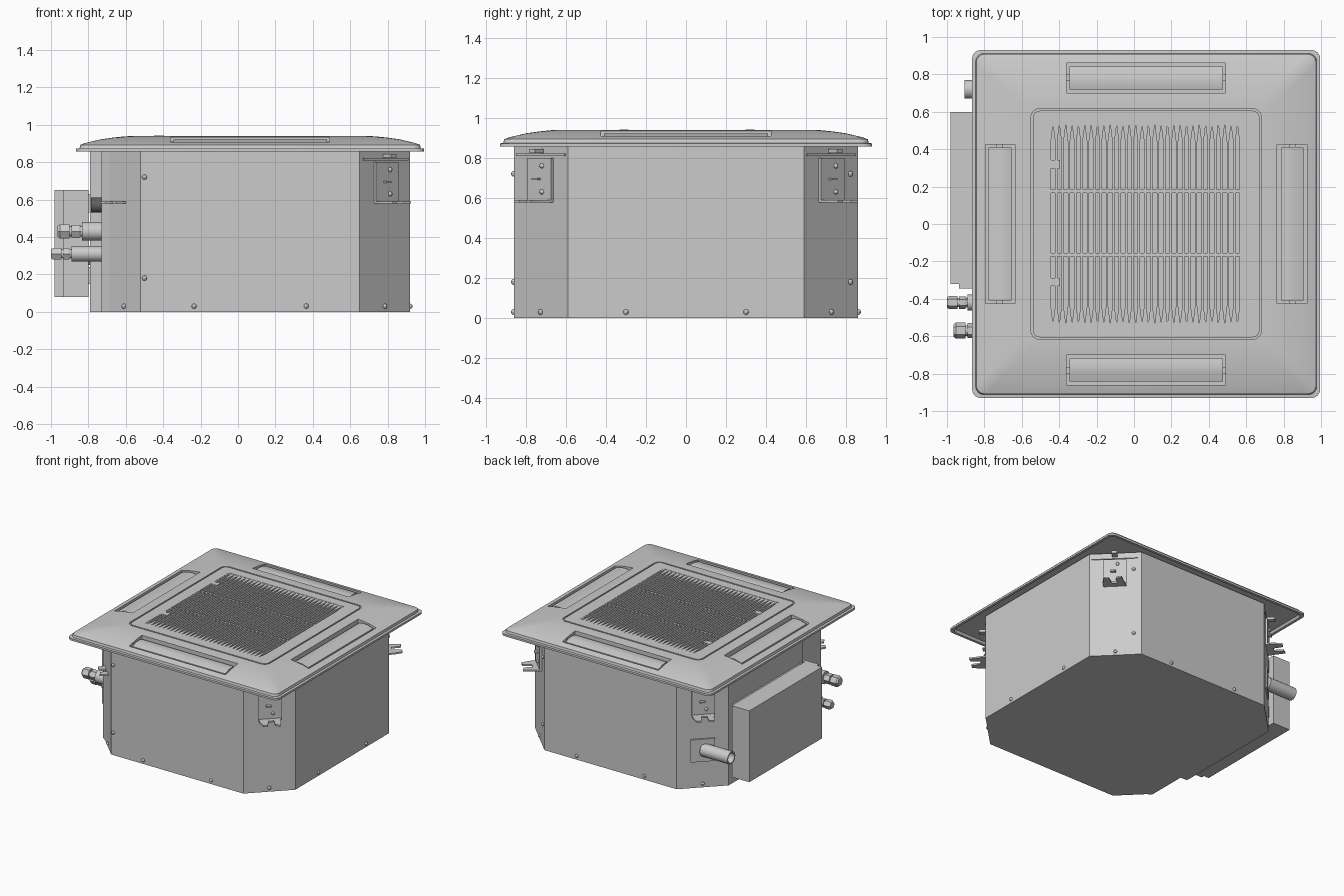
import bpy, bmesh, math
from mathutils import Matrix, Vector

if "Cube" in bpy.data.objects:
    bpy.data.objects.remove(bpy.data.objects["Cube"])


def material(name, v):
    m = bpy.data.materials.new(name)
    m.use_nodes = True
    m.diffuse_color = (v, v, v, 1)
    m.node_tree.nodes["Principled BSDF"].inputs["Base Color"].default_value = (v, v, v, 1)
    return m


GREY = material("light grey", 0.6)
DARK = material("dark grey", 0.12)
CX = 0.065  # centre of the casing and the panel


def finish(name, bm, mat=GREY, smooth=False):
    bmesh.ops.recalc_face_normals(bm, faces=bm.faces)
    me = bpy.data.meshes.new(name)
    bm.to_mesh(me)
    bm.free()
    me.materials.append(mat)
    ob = bpy.data.objects.new(name, me)
    bpy.context.collection.objects.link(ob)
    if smooth:
        activate(ob)
        bpy.ops.object.shade_smooth_by_angle(angle=math.radians(30))
    return ob


def activate(ob):
    bpy.ops.object.select_all(action='DESELECT')
    ob.select_set(True)
    bpy.context.view_layer.objects.active = ob


def loft(bm, rings, caps=True, closed=False):
    loops = [[bm.verts.new(p) for p in ring] for ring in rings]
    n = len(loops[0])
    pairs = list(zip(loops, loops[1:])) + ([(loops[-1], loops[0])] if closed else [])
    for a, b in pairs:
        for i in range(n):
            j = (i + 1) % n
            bm.faces.new((a[i], a[j], b[j], b[i]))
    if caps:
        bm.faces.new(loops[0])
        bm.faces.new(loops[-1])


def prism(bm, pts, z0, z1):
    loft(bm, [[(x, y, z) for x, y in pts] for z in (z0, z1)])


def box(bm, x0, x1, y0, y1, z0, z1):
    prism(bm, [(x0, y0), (x1, y0), (x1, y1), (x0, y1)], z0, z1)


def rounded(hx, hy, r, z, n=6):
    pts = []
    for k, (sx, sy) in enumerate([(1, 1), (-1, 1), (-1, -1), (1, -1)]):
        for i in range(n + 1):
            a = math.pi / 2 * (k + i / n)
            pts.append((CX + sx * (hx - r) + r * math.cos(a),
                        sy * (hy - r) + r * math.sin(a), z))
    return pts


def lathe_x(bm, profile, y, z, n=20):
    # profile of (x, radius) turned about a line along x
    loft(bm, [[(x, y + r * math.cos(2 * math.pi * i / n), z + r * math.sin(2 * math.pi * i / n))
               for i in range(n)] for x, r in profile])


def cut(ob, cutter):
    mod = ob.modifiers.new("cut", 'BOOLEAN')
    mod.operation, mod.solver, mod.object = 'DIFFERENCE', 'EXACT', cutter
    activate(ob)
    bpy.ops.object.modifier_apply(modifier=mod.name)
    bpy.data.objects.remove(cutter)


# Casing with chamfered corners and a notch where the pipes leave
bm = bmesh.new()
prism(bm, [(0.65, -0.86), (0.92, -0.59), (0.92, 0.59), (0.65, 0.86), (-0.52, 0.86),
           (-0.79, 0.59), (-0.79, -0.34), (-0.73, -0.34), (-0.73, -0.66),
           (-0.69, -0.69), (-0.52, -0.86)], 0, 0.86)
finish("casing", bm)

# Decorative panel, domed towards the middle, hollow under its rim
bm = bmesh.new()
profile = [(0.03, 0.875), (0.02, 0.856), (0, 0.856), (0, 0.872), (0.018, 0.874), (0.022, 0.893),
           (0.05, 0.903), (0.13, 0.922), (0.2, 0.932), (0.26, 0.938), (0.3, 0.94)]
loft(bm, [rounded(0.93 - d, 0.93 - d, 0.045, z) for d, z in profile])
panel = finish("panel", bm)

# Openings: four air outlets and the intake
SLAT_X0, SLAT_X1, SLAT_Y = -0.45, 0.57, 0.53
bm = bmesh.new()
box(bm, SLAT_X0, SLAT_X1, -SLAT_Y, SLAT_Y, 0.882, 1)
for s in (-1, 1):
    a, b = sorted((s * 0.70, s * 0.86))
    box(bm, CX - 0.425, CX + 0.425, a, b, 0.882, 1)
    box(bm, CX + a, CX + b, -0.425, 0.425, 0.882, 1)
cut(panel, finish("opening_cutter", bm))

# Seam round the lift-out intake frame
bm = bmesh.new()
loft(bm, [rounded(0.617 - d, 0.617 - d, 0.05 - d, z) for d, z in
          ((0, 0.928), (0, 1), (0.011, 1), (0.011, 0.928))], caps=False, closed=True)
cut(panel, finish("seam_cutter", bm))
activate(panel)
bpy.ops.object.shade_smooth_by_angle(angle=math.radians(20))

# Intake slats, flared at both ends so the slots are pointed
bm = bmesh.new()
COUNT = 30
pitch = (SLAT_X1 - SLAT_X0) / COUNT
for i in range(COUNT + 1):
    x = SLAT_X0 + i * pitch
    w, t = pitch / 2, 0.006
    lo = x if i == 0 else x - w
    hi = x if i == COUNT else x + w
    prism(bm, [(lo, -SLAT_Y), (hi, -SLAT_Y), (min(x + t, hi + t), -0.44), (x + t, 0.44),
               (hi, SLAT_Y), (lo, SLAT_Y), (x - t, 0.44), (x - t, -0.44)], 0.882, 0.938)
finish("intake_slats", bm)
bm = bmesh.new()
for y in (-0.165, 0.175):
    box(bm, SLAT_X0, SLAT_X1, y - 0.01, y + 0.01, 0.882, 0.932)
finish("slat_crossbars", bm)
bm = bmesh.new()
for y in (-0.31, 0.32):
    box(bm, -0.45, -0.395, y - 0.022, y + 0.022, 0.9, 0.942)
finish("intake_latches", bm)

# Air vanes, tilted with the dome and set into the outlets
for k, side in enumerate(("left", "back", "right", "front")):
    bm = bmesh.new()
    section = [(0.72, 0.895), (0.72, 0.915), (0.75, 0.922), (0.79, 0.92), (0.842, 0.904), (0.842, 0.89)]
    loft(bm, [[(x, y, z) for x, z in section] for y in (-0.41, 0.41)])
    for s in (-1, 1):  # pivots
        a, b = sorted((s * 0.408, s * 0.428))
        box(bm, 0.765, 0.8, a, b, 0.89, 0.91)
    bm.transform(Matrix.Translation((CX, 0, 0)) @ Matrix.Rotation(k * math.pi / 2, 4, 'Z'))
    finish(side + "_vane", bm, smooth=True)

# Corner plates and forked hanging brackets, one per chamfered corner
for k in range(4):
    turn = Matrix.Rotation(math.pi / 4 + k * math.pi / 2, 4, 'Z')
    place = Matrix.Translation((CX, 0, 0)) @ turn
    face = 1.025
    bm = bmesh.new()
    box(bm, face - 0.02, face + 0.004, -0.17, 0.17, 0.81, 0.822)
    box(bm, face - 0.02, face + 0.012, -0.085, 0.085, 0.58, 0.80)
    prism(bm, [(face, -0.085), (face + 0.06, -0.085), (face + 0.12, -0.07), (face + 0.12, -0.035),
               (face + 0.05, -0.02), (face + 0.05, 0.02), (face + 0.12, 0.02),
               (face + 0.13, 0.06), (face + 0.06, 0.07), (face, 0.085)], 0.578, 0.59)
    box(bm, face, face + 0.035, -0.03, 0.01, 0.69, 0.70)
    box(bm, face, face + 0.06, -0.02, 0.02, 0.825, 0.845)
    for z in (0.63, 0.76):
        bmesh.ops.create_uvsphere(bm, u_segments=10, v_segments=6, radius=0.013,
                                  matrix=Matrix.Translation((face + 0.012, 0.02, z)))
    if k == 2:
        place = Matrix.Translation((0.06, 0.04, 0)) @ place
    bm.transform(place)
    finish("hanging_bracket", bm)

# Screws along the lower edge and the casing sides
bm = bmesh.new()
spots = [(-0.5, -0.86, 0.18), (-0.5, -0.86, 0.72), (-0.61, -0.77, 0.03)]
for s in (-0.3, 0.3):
    spots += [(CX + s, -0.86, 0.03), (CX + s, 0.86, 0.03), (0.92, s, 0.03)]
spots += [(0.785, -0.725, 0.03), (0.785, 0.725, 0.03), (-0.655, 0.725, 0.03)]
spots += [(0.69, 0.82, z) for z in (0.18, 0.72)]
for p in spots:
    bmesh.ops.create_uvsphere(bm, u_segments=10, v_segments=6, radius=0.014,
                              matrix=Matrix.Translation(p))
finish("screws", bm, smooth=True)

# Electrical box with its stand-offs and cable gland
bm = bmesh.new()
box(bm, -0.98, -0.825, -0.32, 0.6, 0.08, 0.65)
box(bm, -0.935, -0.8, -0.345, -0.32, 0.08, 0.65)
for z0, z1 in ((0.15, 0.24), (0.53, 0.63)):
    box(bm, -0.83, -0.72, -0.3, 0.55, z0, z1)
finish("electrical_box", bm)
bm = bmesh.new()
lathe_x(bm, [(-0.785, 0.04), (-0.73, 0.04)], -0.38, 0.57)
finish("cable_gland", bm, DARK, True)

# Refrigerant pipes with hexagonal flare nuts
for name, y, z, r, end, tip in (("gas_pipe", -0.57, 0.43, 0.05, -0.835, -0.965),
                                ("liquid_pipe", -0.42, 0.31, 0.042, -0.89, -1.0)):
    bm = bmesh.new()
    lathe_x(bm, [(-0.68, r), (end, r)], y, z)
    lathe_x(bm, [(end, r * 0.55), (tip + 0.02, r * 0.55)], y, z)
    finish(name, bm, smooth=True)
    bm = bmesh.new()
    mid = (end + tip) / 2
    lathe_x(bm, [(end - 0.005, r * 0.7), (end - 0.015, r * 0.8), (mid + 0.01, r * 0.8)], y, z, 6)
    lathe_x(bm, [(mid, r * 0.85), (tip + 0.012, r * 0.85), (tip, r * 0.65)], y, z, 6)
    finish(name + "_nuts", bm)

# Drain outlet: hollow spigot on a square plate
bm = bmesh.new()
lathe_x(bm, [(-0.66, 0.05), (-0.905, 0.05), (-0.905, 0.04), (-0.84, 0.04)], 0.72, 0.3)
finish("drain_spigot", bm, smooth=True)
bm = bmesh.new()
box(bm, -0.09, 0.09, -0.02, 0.012, 0.21, 0.39)
bm.transform(Matrix.Translation((-0.655, 0.725, 0)) @ Matrix.Rotation(math.pi / 4, 4, 'Z'))
finish("drain_plate", bm)
